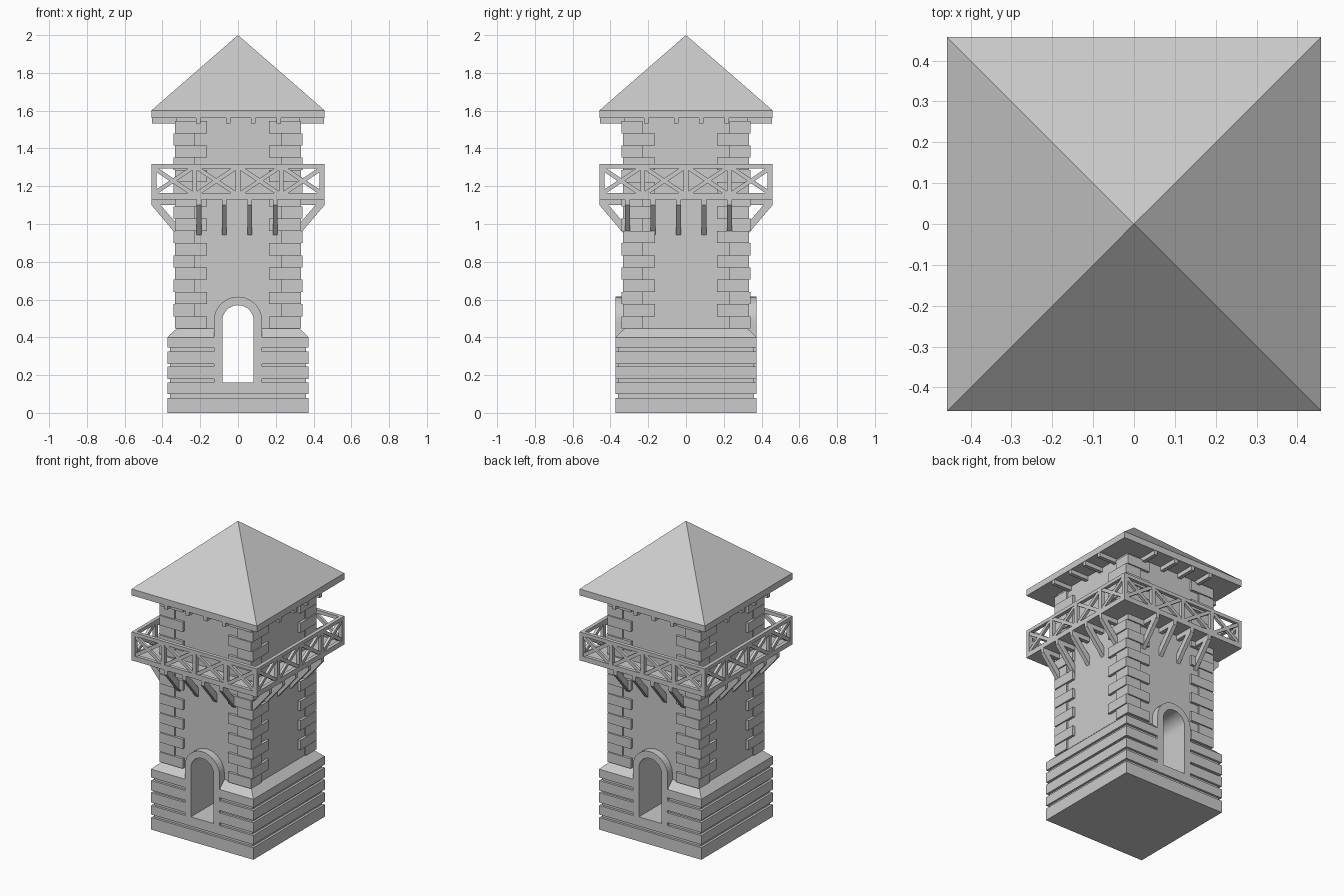
import bpy, bmesh, math
from mathutils import Matrix, Vector

cube = bpy.data.objects.get("Cube")
if cube:
    bpy.data.objects.remove(cube, do_unlink=True)

stone = bpy.data.materials.new("stone_grey")
stone.use_nodes = True
GREY = (0.6, 0.6, 0.6, 1)
stone.diffuse_color = GREY
stone.node_tree.nodes["Principled BSDF"].inputs["Base Color"].default_value = GREY


def finish(bm, name):
    bmesh.ops.recalc_face_normals(bm, faces=bm.faces)
    mesh = bpy.data.meshes.new(name)
    bm.to_mesh(mesh)
    bm.free()
    mesh.materials.append(stone)
    ob = bpy.data.objects.new(name, mesh)
    bpy.context.collection.objects.link(ob)
    return ob


def box(bm, lo, hi, turn=Matrix()):
    lo, hi = Vector(lo), Vector(hi)
    size = Matrix.Diagonal((*(hi - lo), 1))
    bmesh.ops.create_cube(bm, size=1, matrix=turn @ Matrix.Translation((lo + hi) / 2) @ size)


def prism(bm, outline, depth, turn=Matrix()):
    """Extrude an outline of (x, z) points along y, centred on y = 0."""
    front = [bm.verts.new(turn @ Vector((x, -depth / 2, z))) for x, z in outline]
    back = [bm.verts.new(turn @ Vector((x, depth / 2, z))) for x, z in outline]
    n = len(outline)
    bm.faces.new(front)
    bm.faces.new(back[::-1])
    for i in range(n):
        j = (i + 1) % n
        bm.faces.new((front[i], back[i], back[j], front[j]))


def square_loft(bm, rings):
    """Stack square rings given as (half width, height)."""
    loops = [[bm.verts.new((sx * h, sy * h, z)) for sx, sy in ((-1, -1), (1, -1), (1, 1), (-1, 1))]
             for h, z in rings]
    bm.faces.new(loops[0])
    bm.faces.new(loops[-1])
    for a, b in zip(loops, loops[1:]):
        for i in range(4):
            j = (i + 1) % 4
            bm.faces.new((a[i], a[j], b[j], b[i]))


def arch(radius, bottom, spring, steps=20):
    curve = [(radius * math.cos(math.pi * i / steps), spring + radius * math.sin(math.pi * i / steps))
             for i in range(steps + 1)]
    return [(radius, bottom)] + curve + [(-radius, bottom)]


def side(i):
    """Turn the front side onto side i: front, right, back, left."""
    return Matrix.Rotation(i * math.pi / 2, 4, 'Z')


BASE, EAVE, WALL = 0.374, 0.458, 0.325

# Grooved plinth with a sloping top
bm = bmesh.new()
rings = []
for low, high in ((0, 0.08), (0.10, 0.16), (0.18, 0.245), (0.26, 0.325), (0.345, 0.40)):
    if low:
        rings.append((BASE - 0.015, low))
    rings += [(BASE, low), (BASE, high)]
    if high < 0.4:
        rings.append((BASE - 0.015, high))
rings.append((WALL, 0.447))
square_loft(bm, rings)
plinth = finish(bm, "plinth")

# Tower walls
bm = bmesh.new()
box(bm, (-WALL, -WALL, 0.42), (WALL, WALL, 1.58))
walls = finish(bm, "tower_walls")

# Arched surround running through the tower
bm = bmesh.new()
prism(bm, arch(0.128, 0.16, 0.487), 2 * BASE)
surround = finish(bm, "door_surround")

# Cut the passage through plinth, walls and surround
bm = bmesh.new()
prism(bm, arch(0.083, 0.162, 0.487), 1)
cutter = finish(bm, "passage_cutter")
cutter.hide_render = True
cutter.hide_viewport = True
for ob in (plinth, walls, surround):
    cut = ob.modifiers.new("passage", 'BOOLEAN')
    cut.operation = 'DIFFERENCE'
    cut.solver = 'EXACT'
    cut.object = cutter

# Corner stones, long and short in turn
bm = bmesh.new()
COURSES, LOW, HIGH = 17, 0.447, 1.545
step = (HIGH - LOW) / COURSES
for corner in range(4):
    for k in range(COURSES):
        long_x = k % 2 == 0
        inner_x, inner_y = (0.165, 0.23) if long_x else (0.23, 0.165)
        out_x, out_y = (0.334, 0.342) if long_x else (0.342, 0.334)
        # mirror the pattern on alternate corners so both ends of a face match
        if corner % 2:
            inner_x, inner_y, out_x, out_y = inner_y, inner_x, out_y, out_x
        z = LOW + k * step
        box(bm, (inner_x, -out_y, z), (out_x, -inner_y, z + step), side(corner))
finish(bm, "corner_stones")

# Balcony floor
bm = bmesh.new()
box(bm, (-EAVE, -EAVE, 1.13), (EAVE, EAVE, 1.155))
finish(bm, "balcony_floor")

# Joists under the balcony with slanting braces
bm = bmesh.new()
brace = [(0.458, 1.10), (0.41, 1.10), (0.31, 0.985), (0.31, 0.925)]
for i in range(4):
    spots = [-0.31, -0.175, -0.04, 0.095, 0.23] if i % 2 else [-0.207, -0.073, 0.062, 0.197]
    if i > 1:
        spots = [-s for s in spots]
    for s in spots:
        box(bm, (s - 0.013, -EAVE, 1.10), (s + 0.013, -0.3, 1.132), side(i))
        turn = side(i) @ Matrix.Translation((s, 0, 0)) @ Matrix.Rotation(-math.pi / 2, 4, 'Z')
        prism(bm, brace, 0.026, turn)
finish(bm, "balcony_braces")

# Railing: rails, posts and crossed bars
bm = bmesh.new()
BACK = EAVE - 0.024
bay = EAVE / 2
for i in range(4):
    box(bm, (-EAVE, -EAVE, 1.295), (EAVE, -BACK, 1.318), side(i))
    box(bm, (-EAVE, -EAVE, 1.13), (EAVE, -BACK, 1.163), side(i))
    for p in range(5):
        x = max(-EAVE + 0.013, min(EAVE - 0.013, (p - 2) * bay))
        box(bm, (x - 0.013, -EAVE, 1.13), (x + 0.013, -BACK, 1.318), side(i))
    for p in range(4):
        middle = Matrix.Translation(((p - 1.5) * bay, -(EAVE + BACK) / 2, 1.229))
        for slope in (1, -1):
            angle = slope * math.atan2(0.14, bay - 0.02)
            turn = side(i) @ middle @ Matrix.Rotation(angle, 4, 'Y')
            box(bm, (-0.125, -0.009, -0.011), (0.125, 0.009, 0.011), turn)
finish(bm, "balcony_railing")

# Rafters under the eaves
bm = bmesh.new()
for i in range(4):
    for s in (-0.21, -0.052, 0.08, 0.215):
        box(bm, (s - 0.012, -EAVE + 0.002, 1.533), (s + 0.012, -0.3, 1.565), side(i))
finish(bm, "roof_rafters")

# Pyramid roof with a square eave
bm = bmesh.new()
square_loft(bm, [(EAVE, 1.56), (EAVE, 1.602)])
bm.faces.ensure_lookup_table()
top = max(bm.faces, key=lambda f: f.calc_center_median().z)
tip = bmesh.ops.poke(bm, faces=[top])["verts"][0]
tip.co.z = 2.0
finish(bm, "roof")
